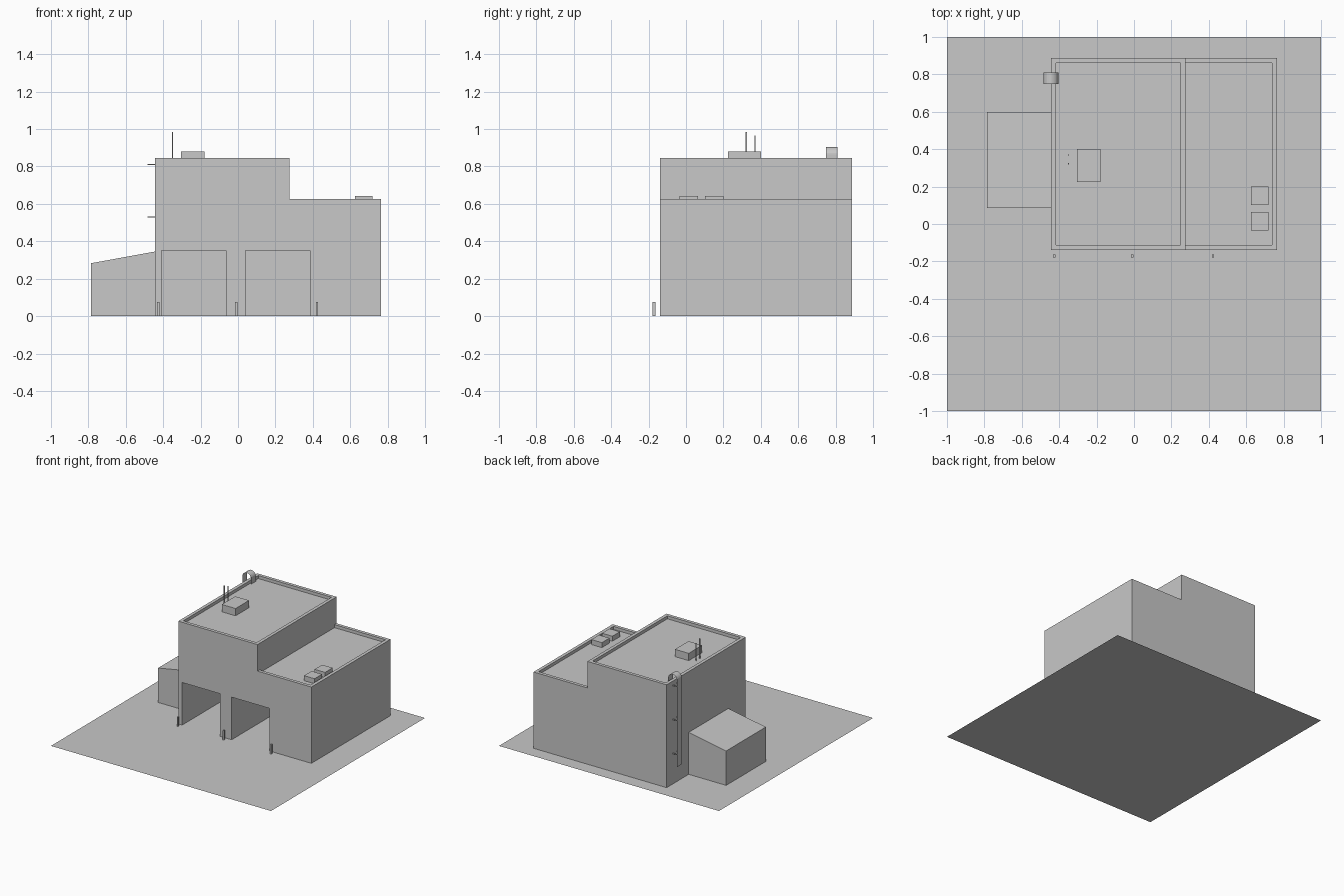
import bpy
import bmesh
import math

cube = bpy.data.objects.get("Cube")
if cube:
    bpy.data.objects.remove(cube, do_unlink=True)

GREY = (0.58, 0.58, 0.58, 1.0)
concrete = bpy.data.materials.new("concrete_grey")
concrete.use_nodes = True
concrete.diffuse_color = GREY
concrete.node_tree.nodes["Principled BSDF"].inputs["Base Color"].default_value = GREY


def finish(name, bm):
    mesh = bpy.data.meshes.new(name)
    bm.to_mesh(mesh)
    bm.free()
    mesh.materials.append(concrete)
    obj = bpy.data.objects.new(name, mesh)
    bpy.context.collection.objects.link(obj)
    return obj


def prism(name, profile, y0, y1):
    """Extrude an x-z outline from y0 to y1."""
    bm = bmesh.new()
    face = bm.faces.new([bm.verts.new((x, y0, z)) for x, z in profile])
    out = bmesh.ops.extrude_face_region(bm, geom=[face])
    verts = [v for v in out["geom"] if isinstance(v, bmesh.types.BMVert)]
    bmesh.ops.translate(bm, verts=verts, vec=(0, y1 - y0, 0))
    bmesh.ops.recalc_face_normals(bm, faces=bm.faces)
    return finish(name, bm)


def box(name, x0, x1, y0, y1, z0, z1):
    return prism(name, [(x0, z0), (x1, z0), (x1, z1), (x0, z1)], y0, y1)


def ribbon(name, path, y0, y1):
    """Thin strip that follows an x-z path."""
    bm = bmesh.new()
    rows = [[bm.verts.new((x, y, z)) for y in (y0, y1)] for x, z in path]
    for a, b in zip(rows, rows[1:]):
        bm.faces.new((a[0], a[1], b[1], b[0]))
    return finish(name, bm)


def cut(target, cutter):
    mod = target.modifiers.new("cut", "BOOLEAN")
    mod.operation = "DIFFERENCE"
    mod.solver = "EXACT"
    mod.object = cutter
    bpy.context.view_layer.objects.active = target
    bpy.ops.object.modifier_apply(modifier=mod.name)
    bpy.data.objects.remove(cutter, do_unlink=True)


# Ground
bm = bmesh.new()
bmesh.ops.create_grid(bm, x_segments=1, y_segments=1, size=1)
finish("ground", bm)

# Stepped main building
LEFT, STEP, RIGHT = -0.445, 0.275, 0.765
FRONT, BACK = -0.14, 0.887
HIGH, LOW = 0.845, 0.627
RIM, SINK = 0.027, 0.025
building = prism("building", [(LEFT, 0), (RIGHT, 0), (RIGHT, LOW),
                              (STEP, LOW), (STEP, HIGH), (LEFT, HIGH)], FRONT, BACK)

# Sunken roofs behind low parapets
for x0, x1, top in ((LEFT + RIM, STEP - RIM, HIGH), (STEP, RIGHT - RIM, LOW)):
    cut(building, box("roof_cutter", x0, x1, FRONT + RIM, BACK - RIM,
                      top - SINK, top + (0.1 if top == LOW else 0.2)))

# Two vehicle bays
for x0 in (-0.41, 0.04):
    cut(building, box("bay_cutter", x0, x0 + 0.345, FRONT - 0.1, 0.6, -0.1, 0.35))

# Side annex with a sloping roof
prism("annex", [(-0.785, 0), (LEFT, 0), (LEFT, 0.345), (-0.785, 0.283)], 0.085, 0.6)

# Roof equipment
box("roof_unit", -0.305, -0.18, 0.225, 0.4, HIGH - SINK, 0.88)
for i, y in enumerate((-0.035, 0.102)):
    box(f"wing_roof_unit_{i + 1}", 0.625, 0.72, y, y + 0.098, LOW - SINK, 0.643)
for i, (y, top) in enumerate(((0.322, 0.985), (0.368, 0.965))):
    box(f"antenna_{i + 1}", -0.353, -0.347, y - 0.003, y + 0.003, HIGH - SINK, top)

# Ladder strip that arches over the parapet
R, MID, SPRING = 0.04, -0.445, 0.863
arch = [(MID - R * math.cos(math.pi * i / 12), SPRING + R * math.sin(math.pi * i / 12))
        for i in range(13)]
ribbon("ladder", [(MID - R, 0.15)] + arch + [(MID + R, HIGH - SINK)], 0.748, 0.81)
for i, z in enumerate((0.25, 0.53, 0.81)):
    for side, y in (("front", 0.75), ("back", 0.802)):
        box(f"ladder_bracket_{side}_{i + 1}", MID - R, LEFT, y, y + 0.006, z - 0.003, z + 0.003)

# Bollards beside the bays
for i, x in enumerate((-0.426, -0.01, 0.423)):
    box(f"bollard_{i + 1}", x - 0.006, x + 0.006, -0.178, -0.164, 0, 0.076)
